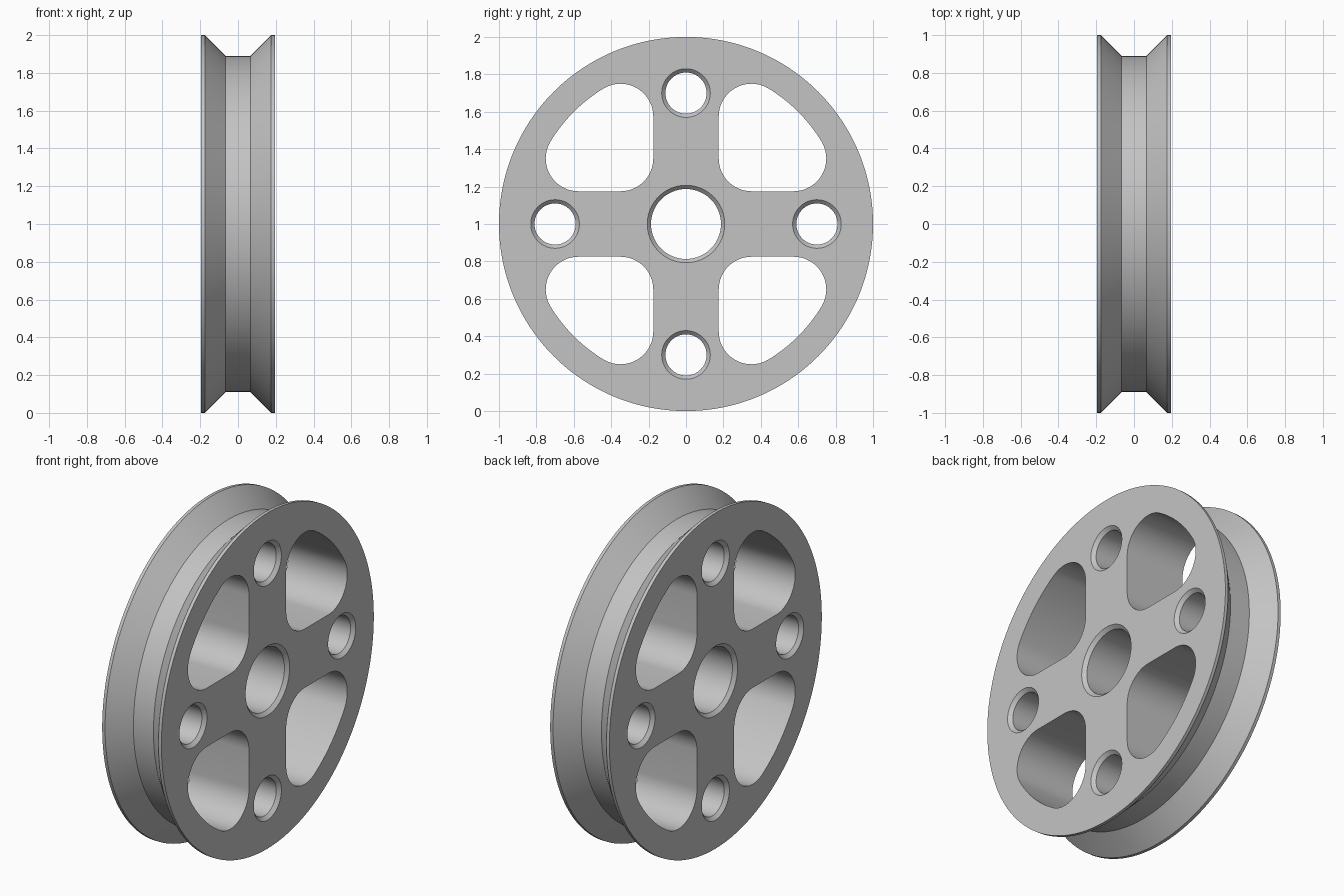
import bpy
import bmesh
from math import atan2, cos, hypot, pi, radians, sin
from mathutils import Matrix, Vector

cube = bpy.data.objects.get("Cube")
if cube:
    bpy.data.objects.remove(cube, do_unlink=True)

HALF = 0.195        # half the wheel's width
BEVEL = 0.02        # chamfer on every round hole
SPOKE = 0.175       # half the spoke width, also the window corner radius

grey = bpy.data.materials.new("plain grey")
grey.use_nodes = True
grey.diffuse_color = (0.55, 0.55, 0.55, 1)
grey.node_tree.nodes["Principled BSDF"].inputs["Base Color"].default_value = grey.diffuse_color


def lathe(bm, profile, steps, y=0, z=0):
    """Spin (x, radius) points round an axis along x, closing both ends."""
    rings = [[bm.verts.new((x, y + r * cos(2 * pi * i / steps), z + r * sin(2 * pi * i / steps)))
              for i in range(steps)] for x, r in profile]
    for a, b in zip(rings, rings[1:]):
        for i in range(steps):
            j = (i + 1) % steps
            bm.faces.new((a[i], a[j], b[j], b[i]))
    bm.faces.new(rings[0])
    bm.faces.new(rings[-1])


def hole(bm, radius, y, z, steps):
    """Through hole cutter, chamfered at both faces."""
    over = 0.05
    lathe(bm, [(-HALF - over, radius + BEVEL + over), (-HALF + BEVEL, radius),
               (HALF - BEVEL, radius), (HALF + over, radius + BEVEL + over)], steps, y, z)


def arc(cy, cz, r, start, end, steps):
    return [(cy + r * cos(start + (end - start) * i / steps),
             cz + r * sin(start + (end - start) * i / steps)) for i in range(steps + 1)]


def window_outline():
    """Rounded window between two spokes, its outer edge following the rim."""
    near, far = 2 * SPOKE, 0.575
    tilt = atan2(near, far)
    outer = hypot(near, far) + SPOKE
    return (arc(near, near, SPOKE, pi, 1.5 * pi, 16)
            + arc(far, near, SPOKE, -pi / 2, tilt, 20)
            + arc(0, 0, outer, tilt, pi / 2 - tilt, 16)[1:-1]
            + arc(near, far, SPOKE, pi / 2 - tilt, pi, 20))


def finish(bm, name):
    bmesh.ops.recalc_face_normals(bm, faces=bm.faces)
    mesh = bpy.data.meshes.new(name)
    bm.to_mesh(mesh)
    bm.free()
    mesh.materials.append(grey)
    obj = bpy.data.objects.new(name, mesh)
    bpy.context.collection.objects.link(obj)
    return obj


# Wheel body with a V groove round the rim
bm = bmesh.new()
lathe(bm, [(-HALF, 1), (-0.176, 1), (-0.066, 0.89), (0.066, 0.89), (0.176, 1), (HALF, 1)], 192)
wheel = finish(bm, "grooved_wheel")

# Axle hole, spoke holes and windows
bm = bmesh.new()
hole(bm, 0.187, 0, 0, 96)
for k in range(4):
    turn = k * pi / 2
    hole(bm, 0.11, 0.7 * cos(turn), 0.7 * sin(turn), 64)
    spin = Matrix.Rotation(turn, 3, 'X')
    ends = [[bm.verts.new(spin @ Vector((x, y, z))) for y, z in window_outline()]
            for x in (-0.3, 0.3)]
    count = len(ends[0])
    for i in range(count):
        j = (i + 1) % count
        bm.faces.new((ends[0][i], ends[0][j], ends[1][j], ends[1][i]))
    for end in ends:
        bm.faces.new(end)
cutter = finish(bm, "hole_cutters")
cutter.hide_render = True

# Cut the openings and stand the wheel on the floor
cut = wheel.modifiers.new("openings", 'BOOLEAN')
cut.operation = 'DIFFERENCE'
cut.solver = 'EXACT'
cut.object = cutter
bpy.ops.object.select_all(action='DESELECT')
wheel.select_set(True)
bpy.context.view_layer.objects.active = wheel
bpy.ops.object.modifier_apply(modifier=cut.name)
bpy.data.objects.remove(cutter, do_unlink=True)
wheel.data.transform(Matrix.Translation((0, 0, 1)))
bpy.ops.object.shade_smooth_by_angle(angle=radians(30))
